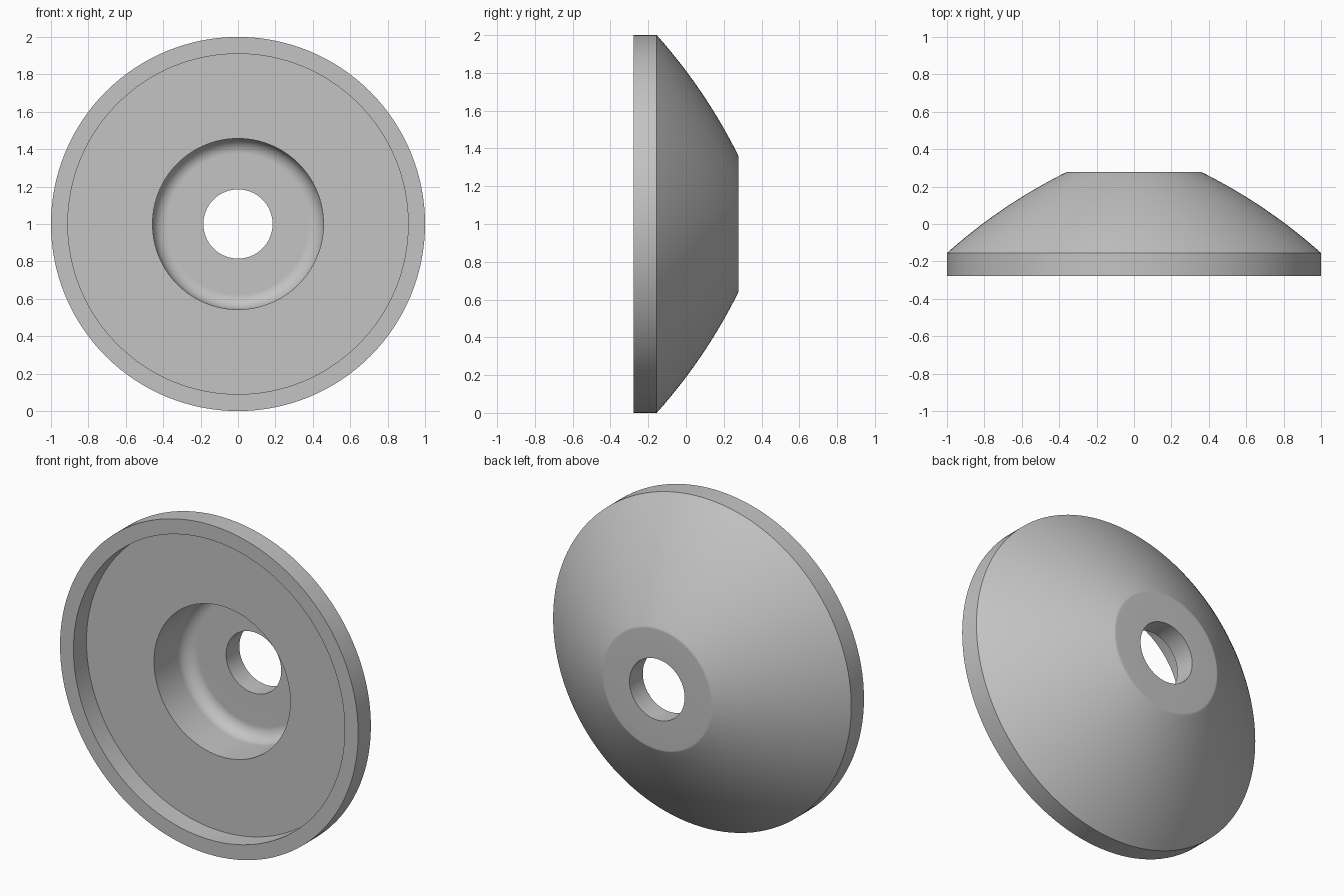
import bpy, bmesh, math
from mathutils import Vector, Matrix

cube = bpy.data.objects.get("Cube")
if cube:
    bpy.data.objects.remove(cube)

SEGMENTS = 128


def arc(start, end, sagitta, steps):
    """Points (radius, y) of a shallow arc bulging away from the axis."""
    a, b = Vector(start), Vector(end)
    chord = b - a
    normal = Vector((chord.y, -chord.x)).normalized()
    if normal.x < 0:
        normal = -normal
    return [tuple(a + chord * t + normal * sagitta * 4 * t * (1 - t))
            for t in (i / steps for i in range(steps + 1))]


def fillet(radius, y, size, steps):
    """Quarter round from the pocket wall onto its floor."""
    return [(radius - size + size * math.cos(t), y - size + size * math.sin(t))
            for t in (math.pi / 2 * i / steps for i in range(steps + 1))]


# Cross-section: rim, domed back, flat hub, bore, pocket, recess
profile = [(0.91, -0.277), (1, -0.277)]
profile += arc((1, -0.155), (0.372, 0.272), 0.025, 20)
profile += [(0.36, 0.277), (0.185, 0.277), (0.185, 0.15)]
profile += reversed(fillet(0.457, 0.15, 0.08, 10))
profile += [(0.457, -0.152), (0.91, -0.152)]

# Revolve the section about the y axis
bm = bmesh.new()
verts = [bm.verts.new((r, y, 0)) for r, y in profile]
edges = [bm.edges.new((v, verts[i - 1])) for i, v in enumerate(verts)]
bmesh.ops.spin(bm, geom=verts + edges, cent=(0, 0, 0), axis=(0, 1, 0),
               angle=math.tau, steps=SEGMENTS, use_merge=True)
bmesh.ops.remove_doubles(bm, verts=bm.verts, dist=0.0001)
bmesh.ops.recalc_face_normals(bm, faces=bm.faces)
bm.transform(Matrix.Translation((0, 0, 1)))
mesh = bpy.data.meshes.new("dished_washer")
bm.to_mesh(mesh)
bm.free()

washer = bpy.data.objects.new("dished_washer", mesh)
bpy.context.collection.objects.link(washer)

# Plain grey
grey = bpy.data.materials.new("plain_grey")
grey.use_nodes = True
colour = (0.55, 0.55, 0.55, 1)
grey.diffuse_color = colour
grey.node_tree.nodes["Principled BSDF"].inputs["Base Color"].default_value = colour
mesh.materials.append(grey)

# Smooth rounds, crisp corners, truly flat faces
bpy.ops.object.select_all(action="DESELECT")
washer.select_set(True)
bpy.context.view_layer.objects.active = washer
bpy.ops.object.shade_smooth_by_angle(angle=math.radians(30))
weighted = washer.modifiers.new("flat_face_normals", "WEIGHTED_NORMAL")
weighted.keep_sharp = True
